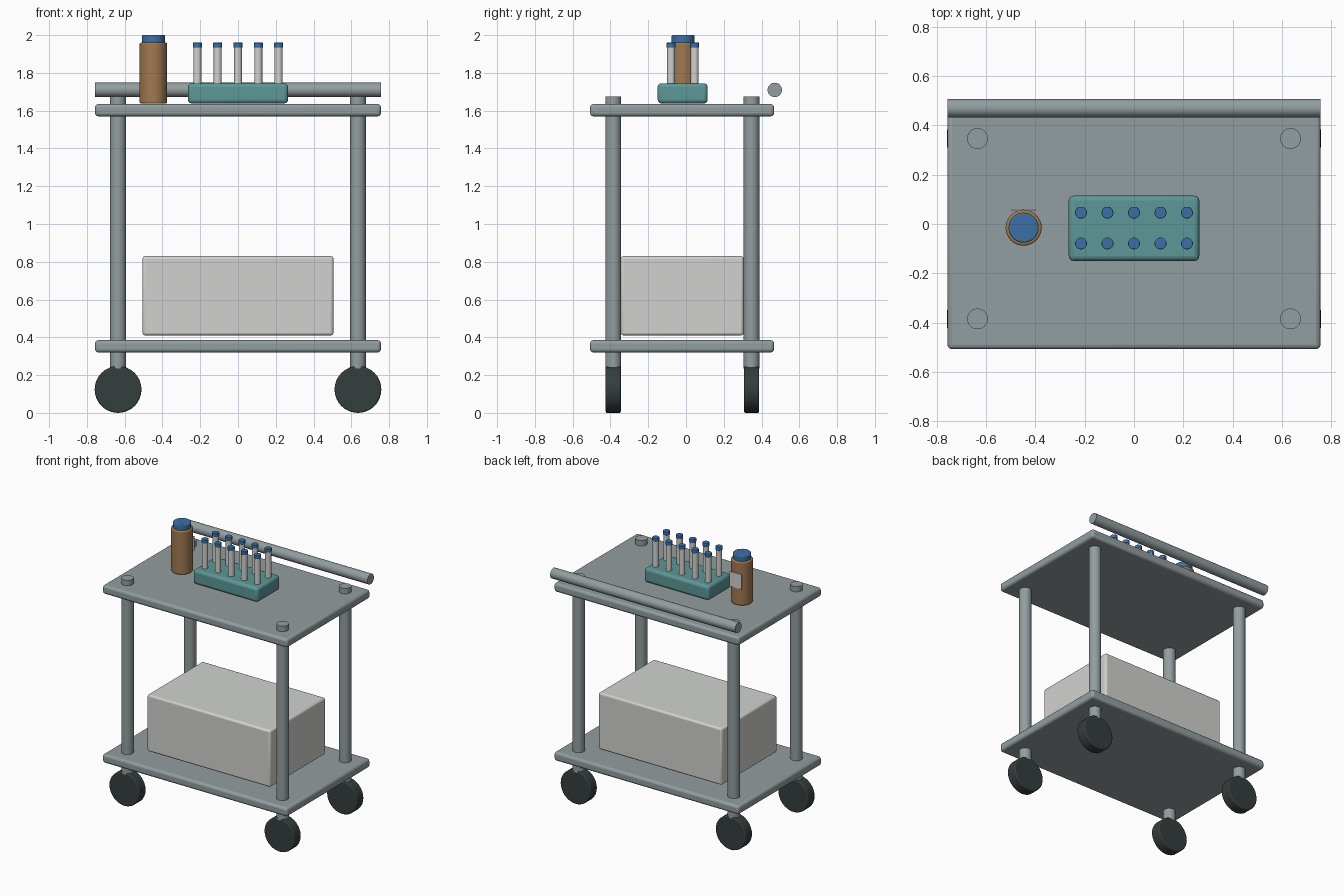
import bpy
import math

cube = bpy.data.objects.get("Cube")
if cube:
    bpy.data.objects.remove(cube, do_unlink=True)


def material(name, r, g, b):
    m = bpy.data.materials.new(name)
    m.use_nodes = True
    m.diffuse_color = (r, g, b, 1)
    m.node_tree.nodes["Principled BSDF"].inputs["Base Color"].default_value = (r, g, b, 1)
    return m


steel = material("grey_steel", 0.29, 0.34, 0.35)
rubber = material("dark_rubber", 0.036, 0.047, 0.047)
white = material("off_white", 0.64, 0.65, 0.63)
teal = material("teal_plastic", 0.11, 0.31, 0.31)
amber = material("amber_brown", 0.35, 0.19, 0.08)
blue = material("cap_blue", 0.045, 0.16, 0.38)


def finish(name, mat, bevel):
    ob = bpy.context.object
    ob.name = name
    ob.data.materials.append(mat)
    if bevel:
        mod = ob.modifiers.new("rounded_edges", "BEVEL")
        mod.width = bevel
        mod.segments = 3
        mod.limit_method = "ANGLE"
        mod.angle_limit = math.radians(40)
    bpy.ops.object.shade_smooth_by_angle(angle=math.radians(35))
    return ob


def box(name, mat, x, y, z, bevel=0):
    """Box given by its (low, high) extent on each axis."""
    spans = (x, y, z)
    bpy.ops.mesh.primitive_cube_add(size=1, location=[(a + b) / 2 for a, b in spans])
    bpy.context.object.scale = [b - a for a, b in spans]
    bpy.ops.object.transform_apply(location=False, rotation=False, scale=True)
    return finish(name, mat, bevel)


def rod(name, mat, centre, radius, length, axis="Z", bevel=0, sides=32):
    turn = {"X": (0, math.pi / 2, 0), "Y": (math.pi / 2, 0, 0), "Z": (0, 0, 0)}[axis]
    bpy.ops.mesh.primitive_cylinder_add(vertices=sides, radius=radius, depth=length,
                                        location=centre, rotation=turn)
    return finish(name, mat, bevel)


def upright(name, mat, x, y, low, high, radius, bevel=0):
    return rod(name, mat, (x, y, (low + high) / 2), radius, high - low, bevel=bevel)


# Shelves
for name, low in (("lower_shelf", 0.32), ("upper_shelf", 1.57)):
    box(name, steel, (-0.757, 0.757), (-0.508, 0.467), (low, low + 0.065), 0.018)

# Posts and wheels
for side, x in (("right", -0.635), ("left", 0.635)):
    for end, y in (("front", -0.385), ("back", 0.347)):
        upright(f"{end}_{side}_post", steel, x, y, 0.235, 1.675, 0.042)
        rod(f"{end}_{side}_wheel", rubber, (x, y, 0.124), 0.124, 0.08, "Y", 0.008)

# Push handle along the back
rod("handle_rail", steel, (0, 0.47, 1.71), 0.038, 1.514, "X")

# Storage box on the lower shelf
box("storage_box", white, (-0.505, 0.505), (-0.345, 0.305), (0.41, 0.83), 0.014)

# Tube rack with two rows of capped tubes
box("tube_rack", teal, (-0.265, 0.265), (-0.15, 0.115), (1.638, 1.745), 0.02)
for row, y in enumerate((-0.079, 0.046)):
    for col in range(5):
        x = (col - 2) * 0.1075
        upright(f"tube_{row}_{col}", white, x, y, 1.72, 1.936, 0.021)
        upright(f"tube_cap_{row}_{col}", blue, x, y, 1.934, 1.96, 0.024, 0.003)

# Bottle with cap and label
upright("bottle", amber, -0.448, -0.015, 1.638, 1.96, 0.073, 0.008)
upright("bottle_cap", blue, -0.448, -0.015, 1.955, 2.0, 0.061, 0.006)
box("bottle_label", white, (-0.498, -0.4), (0.055, 0.061), (1.765, 1.875))
